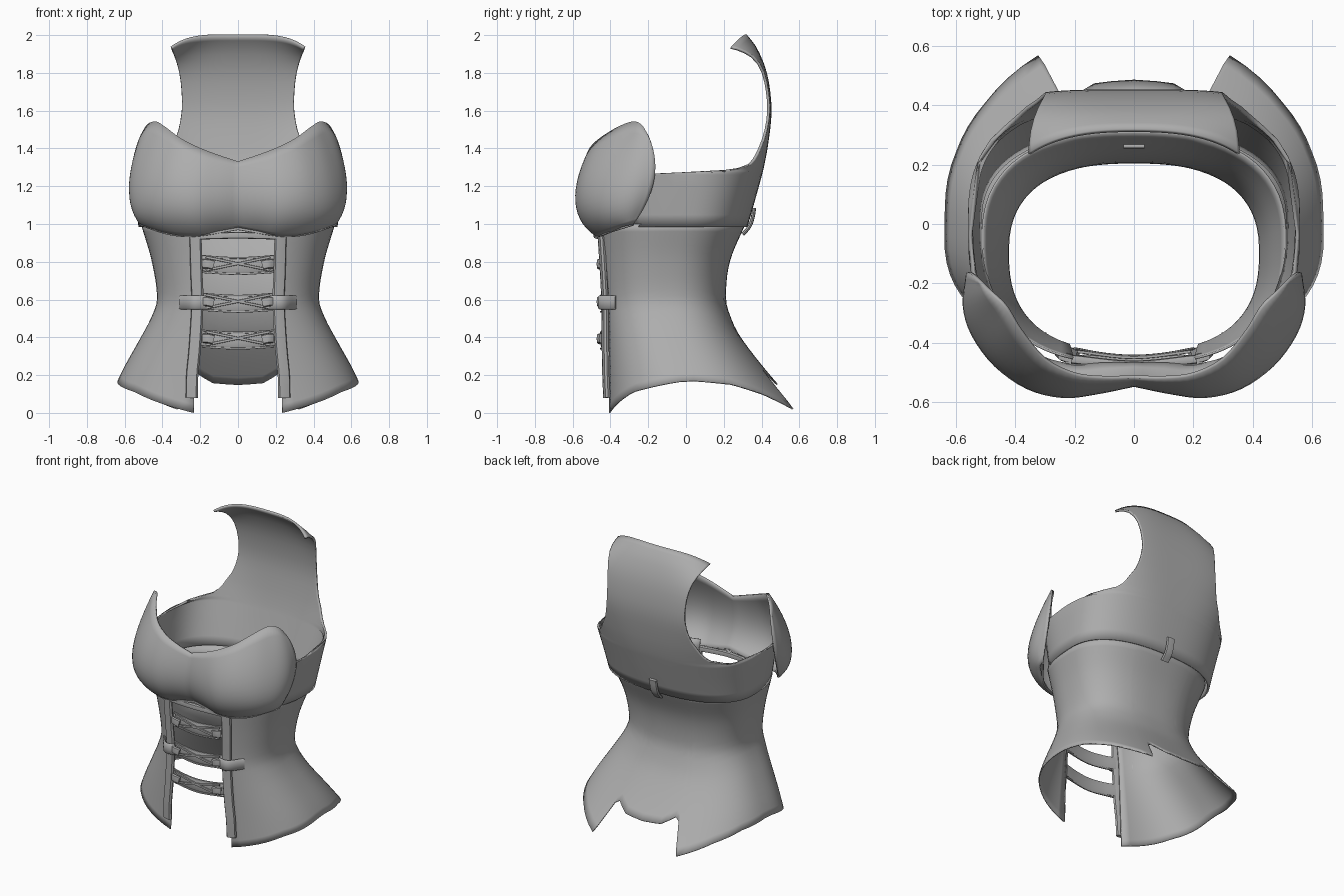
import bpy, math
from mathutils import Vector

if "Cube" in bpy.data.objects:
    bpy.data.objects.remove(bpy.data.objects["Cube"])

mat = bpy.data.materials.new("grey")
mat.diffuse_color = (0.42, 0.42, 0.42, 1)
mat.use_nodes = True
mat.node_tree.nodes["Principled BSDF"].inputs["Base Color"].default_value = mat.diffuse_color


def make(name, verts, faces, mirror=False, thick=0.0, angle=50):
    me = bpy.data.meshes.new(name)
    me.from_pydata(verts, [], faces)
    me.materials.append(mat)
    ob = bpy.data.objects.new(name, me)
    bpy.context.collection.objects.link(ob)
    bpy.ops.object.select_all(action='DESELECT')
    ob.select_set(True)
    bpy.context.view_layer.objects.active = ob
    bpy.ops.object.shade_smooth_by_angle(angle=math.radians(angle))
    if mirror:
        m = ob.modifiers.new("mirror", 'MIRROR')
        m.use_clip = True
        m.merge_threshold = 0.0005
    if thick:
        s = ob.modifiers.new("thickness", 'SOLIDIFY')
        s.thickness = thick
        s.offset = 0
    return ob


def sheet(name, rows, **kw):
    """Surface through equal-length rows of points."""
    n = len(rows[0])
    faces = [(r * n + c, r * n + c + 1, (r + 1) * n + c + 1, (r + 1) * n + c)
             for r in range(len(rows) - 1) for c in range(n - 1)]
    return make(name, [p for row in rows for p in row], faces, **kw)


def smooth(table, x):
    """Smooth interpolation of rows (key, v1, v2, ...)."""
    x = min(max(x, table[0][0]), table[-1][0])
    i = 0
    while i < len(table) - 2 and x > table[i + 1][0]:
        i += 1
    p, q = table[i], table[i + 1]
    o, r = table[max(i - 1, 0)], table[min(i + 2, len(table) - 1)]
    h = q[0] - p[0]
    t = (x - p[0]) / h
    out = []
    for k in range(1, len(p)):
        m0 = (q[k] - o[k]) / (q[0] - o[0]) * h
        m1 = (r[k] - p[k]) / (r[0] - p[0]) * h
        out.append((2*t**3 - 3*t*t + 1) * p[k] + (t**3 - 2*t*t + t) * m0
                   + (3*t*t - 2*t**3) * q[k] + (t**3 - t*t) * m1)
    return out


def linear(table, x):
    for (a, p), (b, q) in zip(table, table[1:]):
        if x <= b:
            return p + (q - p) * (x - a) / (b - a)
    return table[-1][1]


def oval(th, z, a, front, back, cy, n):
    """Point on a rounded cross-section; th = 0 is the back, pi the front."""
    s, c = abs(math.sin(th)), math.cos(th)
    y = back - cy if c > 0 else front - cy
    return (a * s ** (2 / n), cy + y * abs(c) ** (2 / n), z)


def ribbon(name, pts, wide, thick, up, mirror=False):
    """Rounded flat band swept along a smooth path."""
    keys = [(i, *p) for i, p in enumerate(pts)]
    steps = (len(pts) - 1) * 5
    path = [Vector(smooth(keys, i / 5)) for i in range(steps + 1)]
    verts, faces = [], []
    for i, p in enumerate(path):
        t = (path[min(i + 1, steps)] - path[max(i - 1, 0)]).normalized()
        w = Vector(up)
        w = (w - t * w.dot(t)).normalized()
        n = t.cross(w)
        for k in range(8):
            c, s = math.cos(k * math.pi / 4), math.sin(k * math.pi / 4)
            c, s = (math.copysign(abs(v) ** 0.6, v) for v in (c, s))
            verts.append(p + w * c * wide / 2 + n * s * thick / 2)
    for i in range(steps):
        for k in range(8):
            j = (k + 1) % 8
            faces.append((i*8 + k, i*8 + j, i*8 + 8 + j, i*8 + 8 + k))
    faces += [tuple(range(7, -1, -1)), tuple(steps * 8 + k for k in range(8))]
    return make(name, verts, faces, mirror=mirror)


# waist and flared skirt: z, half width, front y, back y, centre y
CORSET = [(0.0, .70, -.415, .62, .02), (.2, .62, -.418, .44, .0),
          (.4, .51, -.425, .285, -.06), (.5, .457, -.43, .235, -.09),
          (.6, .425, -.435, .208, -.1), (.8, .452, -.45, .228, -.09),
          (1.0, .51, -.47, .31, -.06)]
HEM = [(0, .15), (.05, .16), (.096, .21), (.111, .19), (.129, .06), (.137, .02),
       (.273, .10), (.4, .15), (.546, .17), (.78, .11), (.9, .05), (1, 0)]
cols = [0, .025, .05, .075, .096, .104, .111, .12, .129, .137]
cols += [.137 + .863 * i / 26 for i in range(1, 27)]
rows = []
for r in range(23):
    row = []
    for u in cols:
        zb = linear(HEM, u)
        z = zb + (1.0 - zb) * r / 22
        a, f, b, cy = smooth(CORSET, z)
        end = math.pi - math.asin(((.235 - .03 * z) / a) ** 1.25)
        row.append(oval(u * end, z, a, f, b, cy, 2.5))
    rows.append(row)
sheet("corset_body", rows, mirror=True, thick=.008)

# chest band rising into the high back collar: z, half width, back y, roundness
BACK = [(.985, .52, .318, 2.4), (1.15, .54, .365, 2.6), (1.3, .555, .405, 2.9),
        (1.45, .56, .432, 3.4), (1.6, .56, .446, 4), (1.75, .55, .432, 4),
        (1.85, .53, .405, 3.6), (1.94, .49, .362, 2.9), (2.0, .46, .315, 2.5)]
ANGLE = [(.985, 2.12), (1.26, 2.05), (1.272, 1.6), (1.28, 1.18), (1.295, .95)]
EDGE = [(1.3, .44), (1.34, .395), (1.4, .36), (1.47, .322), (1.6, .297),
        (1.7, .298), (1.8, .31), (1.94, .345), (2.0, .352)]
rows = []
for z in (.985, 1.05, 1.12, 1.19, 1.26, 1.266, 1.272, 1.28, 1.295, 1.315, 1.34, 1.37,
          1.4, 1.45, 1.5, 1.55, 1.6, 1.65, 1.7, 1.75, 1.8, 1.85, 1.9, 1.94, 1.975, 2.0):
    a, b, n = smooth(BACK, z)
    if z < 1.3:
        end = linear(ANGLE, z)
    else:
        end = math.asin((smooth(EDGE, z)[0] / a) ** (n / 2))
    row = []
    for i in range(25):
        x, y, zz = oval(end * i / 24, z, a, -.48, b, 0, n)
        drop = .065 * max(0, (z - 1.8) / .2) ** 2 * (x / .35) ** 4
        row.append((x, y, zz - drop))
    rows.append(row)
sheet("back_collar", rows, mirror=True, thick=.014)

# bust: column, bottom point, middle point, top point
BUST = [(0, 0, -.47, .98, 0, -.54, 1.13, 0, -.515, 1.33),
        (1, .1, -.47, .96, .12, -.565, 1.12, .1, -.517, 1.362),
        (2, .2, -.475, .94, .24, -.58, 1.12, .2, -.505, 1.40),
        (3, .31, -.45, .94, .36, -.55, 1.14, .3, -.455, 1.45),
        (4, .41, -.40, .96, .465, -.475, 1.16, .38, -.36, 1.51),
        (5, .48, -.345, .985, .54, -.37, 1.18, .43, -.28, 1.54),
        (6, .51, -.31, .995, .57, -.27, 1.21, .475, -.235, 1.525),
        (7, .515, -.28, 1.0, .56, -.168, 1.24, .51, -.20, 1.47)]
rows = []
for r in range(15):
    t = r / 14
    wb, wm, wt = (1 - t) * (1 - 2 * t), 4 * t * (1 - t), t * (2 * t - 1)
    row = []
    for c in range(29):
        v = smooth(BUST, c / 4)
        row.append(tuple(wb * v[k] + wm * v[k + 3] + wt * v[k + 6] for k in range(3)))
    rows.append(row)
sheet("bust_cups", rows, mirror=True, thick=.012)

# padded borders of the front opening
ribbon("front_trim", [(.225, -.45, .94), (.22, -.438, .75), (.215, -.43, .58),
                      (.228, -.428, .35), (.242, -.425, .2), (.245, -.42, .08)],
       .066, .03, (1, .25, 0), mirror=True)
ribbon("top_bar", [(-.21, -.455, .935), (0, -.475, .94), (.21, -.455, .935)],
       .035, .03, (0, 0, 1))
# seam cord under the bust
ribbon("bust_seam", [(0, -.475, .975), (.2, -.478, .942), (.31, -.452, .94),
                     (.41, -.402, .96), (.515, -.28, .998)],
       .014, .014, (0, 0, 1), mirror=True)
# tabs wrapping the trims at the waist
ribbon("waist_tab", [(.17, -.45, .585), (.24, -.452, .585), (.305, -.37, .585)],
       .075, .02, (0, 0, 1), mirror=True)

# three straps with crossed laces and end loops
for z in (.79, .59, .395):
    ribbon("strap", [(-.2, -.42, z + .005), (-.1, -.438, z - .005), (0, -.445, z - .01),
                     (.1, -.438, z - .005), (.2, -.42, z + .005)], .085, .01, (0, 0, 1))
    for s in (-1, 1):
        ribbon("lace", [(-.17, -.445, z - .035 * s), (0, -.458, z),
                        (.17, -.445, z + .035 * s)], .014, .012, (0, 0, 1))
    for dz in (-.045, .04):
        ribbon("strap_cord", [(-.19, -.43, z + dz), (0, -.45, z + dz - .01),
                              (.19, -.43, z + dz)], .01, .01, (0, 0, 1))
    ribbon("lace_loop", [(.13, -.458, z - .008), (.16, -.462, z), (.185, -.45, z)],
           .05, .022, (0, 0, 1), mirror=True)

# clasp at the centre of the back
ribbon("back_clasp", [(0, .30, .945), (0, .335, .985), (0, .352, 1.03), (0, .362, 1.085)],
       .06, .02, (1, 0, 0))
ribbon("clasp_keeper", [(-.035, .262, .985), (0, .262, .985), (.035, .262, .985)],
       .03, .015, (0, 0, 1))
